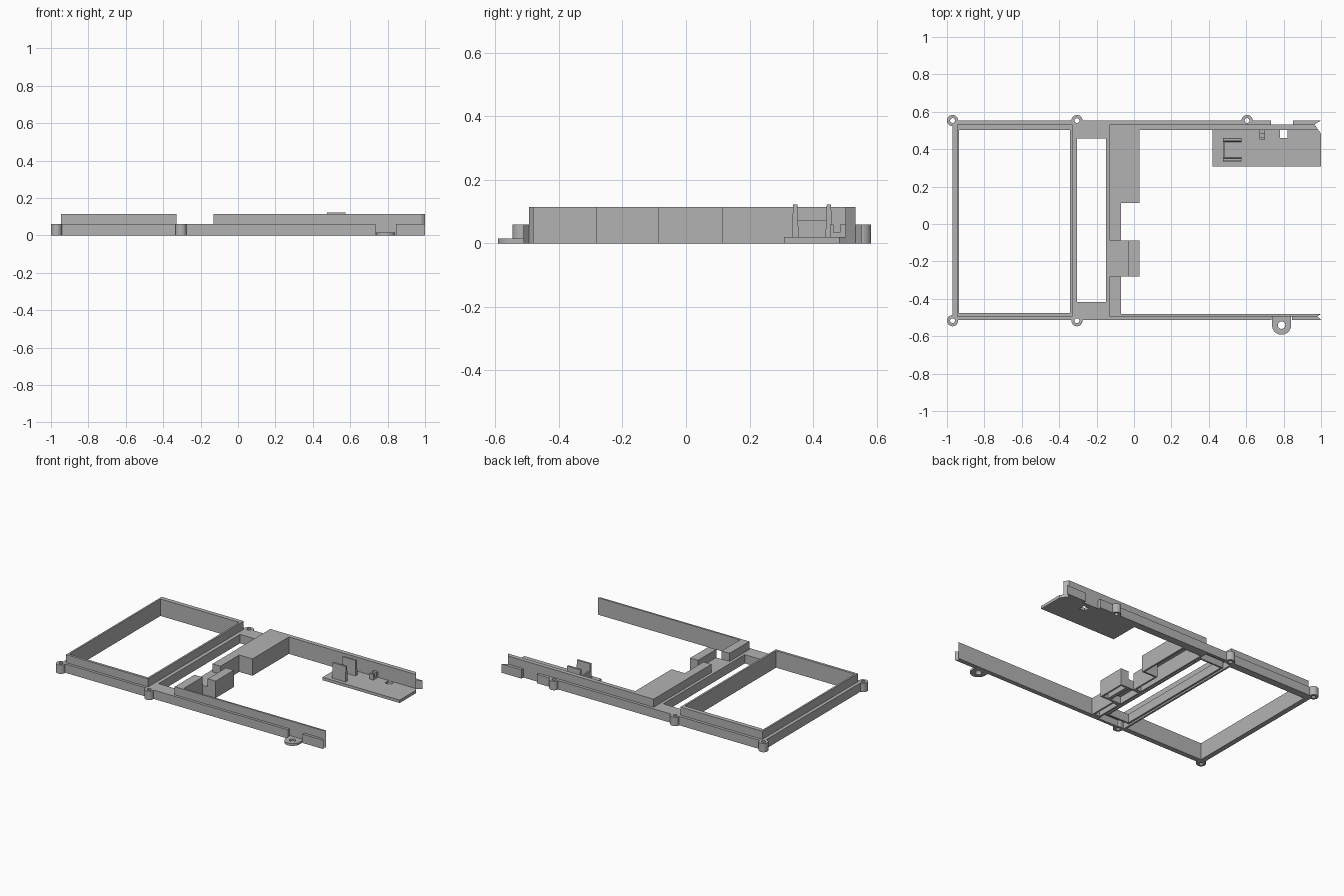
import bpy, bmesh, math

if "Cube" in bpy.data.objects:
    bpy.data.objects.remove(bpy.data.objects["Cube"])

DY = -0.007          # centres the model in y
RIM, TOP = 0.06, 0.115   # low lip height, raised wall height

grey = bpy.data.materials.new("matte_grey")
grey.use_nodes = True
COLOR = (0.45, 0.45, 0.45, 1)
grey.diffuse_color = COLOR
grey.node_tree.nodes["Principled BSDF"].inputs["Base Color"].default_value = COLOR


def finish(name, bm):
    bmesh.ops.recalc_face_normals(bm, faces=bm.faces)
    mesh = bpy.data.meshes.new(name)
    bm.to_mesh(mesh)
    bm.free()
    mesh.materials.append(grey)
    obj = bpy.data.objects.new(name, mesh)
    obj.location.y = DY
    bpy.context.collection.objects.link(obj)
    return obj


def add_prism(bm, pts, z0, z1):
    low = [bm.verts.new((x, y, z0)) for x, y in pts]
    high = [bm.verts.new((x, y, z1)) for x, y in pts]
    n = len(pts)
    bm.faces.new(low[::-1])
    bm.faces.new(high)
    for i in range(n):
        j = (i + 1) % n
        bm.faces.new((low[i], low[j], high[j], high[i]))


def prism(name, pts, z0, z1):
    bm = bmesh.new()
    add_prism(bm, pts, z0, z1)
    return finish(name, bm)


def rect(x0, x1, y0, y1):
    return [(x0, y0), (x1, y0), (x1, y1), (x0, y1)]


def box(name, x0, x1, y0, y1, z0, z1):
    return prism(name, rect(x0, x1, y0, y1), z0, z1)


def circle(cx, cy, r, start=0, end=360, n=24):
    full = end - start == 360
    return [(cx + r * math.cos(a), cy + r * math.sin(a)) for a in
            (math.radians(start + (end - start) * i / n) for i in range(n if full else n + 1))]


def frame(name, outer, inner, z0, z1):
    """Rectangular ring, each rectangle as x0, x1, y0, y1."""
    bm = bmesh.new()
    loops = [[bm.verts.new((x, y, z)) for x, y in rect(*r)]
             for r, z in ((outer, z0), (outer, z1), (inner, z1), (inner, z0))]
    for a, b in zip(loops, loops[1:] + loops[:1]):
        for i in range(4):
            j = (i + 1) % 4
            bm.faces.new((a[i], a[j], b[j], b[i]))
    return finish(name, bm)


def shell(name, pts, height):
    """Hollow cover with an open underside."""
    bm = bmesh.new()
    add_prism(bm, pts, 0, height)
    bmesh.ops.recalc_face_normals(bm, faces=bm.faces)
    bm.normal_update()
    bottom = [f for f in bm.faces if f.normal.z < -0.9]
    bmesh.ops.delete(bm, geom=bottom, context='FACES_ONLY')
    mod_obj = finish(name, bm)
    # keep outward orientation so the thickness grows inward
    mesh = mod_obj.data
    if max(mesh.polygons, key=lambda p: p.center.z).normal.z < 0:
        mesh.flip_normals()
    mod = mod_obj.modifiers.new("thickness", 'SOLIDIFY')
    mod.thickness, mod.offset, mod.use_even_offset = 0.012, -1, True
    return mod_obj


# Low outer lip
lips = [
    box("left_lip", -0.97, -0.947, -0.505, 0.56, 0, RIM),
    box("back_lip", -0.947, 0.733, 0.54, 0.56, 0, RIM),
    box("front_lip", -0.947, 0.735, -0.505, -0.487, 0, RIM),
]
prism("back_end_lip", [(0.85, 0.54), (0.965, 0.54), (1, 0.56), (0.85, 0.56)], 0, RIM)
prism("front_end_lip", [(0.845, -0.505), (1, -0.505), (0.98, -0.487), (0.845, -0.487)], 0, RIM)

# Screw bosses and mounting ear
screws = [(-0.97, 0.56), (-0.305, 0.56), (0.605, 0.56), (-0.97, -0.51), (-0.305, -0.51)]
for i, (x, y) in enumerate(screws):
    lips.append(prism(f"screw_boss_{i + 1}", circle(x, y, 0.03), 0, RIM))
ear = prism("mounting_ear", [(0.84, -0.487), (0.738, -0.487)]
            + circle(0.789, -0.534, 0.051, 180, 360), 0, 0.015)

# Raised window frame
frame("window_frame", (-0.947, -0.33, -0.487, 0.54), (-0.935, -0.343, -0.47, 0.51), 0, TOP)

# Slotted bridge plate with a rim under the slot
slot = (-0.305, -0.15, -0.41, 0.465)
frame("bridge_plate", (-0.33, -0.13, -0.487, 0.54), slot, 0.045, RIM)
frame("slot_rim", (-0.317, -0.138, -0.422, 0.477), slot, 0, 0.045)

# Long raised side walls
prism("back_wall", [(-0.13, 0.51), (0.985, 0.51), (0.965, 0.54), (-0.13, 0.54)], 0, TOP)
prism("front_wall", [(-0.13, -0.487), (0.98, -0.487), (1, -0.474), (-0.13, -0.474)], 0, TOP)

# Hollow raised covers beside the bridge
shell("stepped_cover", [(-0.13, -0.08), (-0.07, -0.08), (-0.07, 0.12),
                        (0.03, 0.12), (0.03, 0.511), (-0.13, 0.511)], TOP)
shell("front_cover", rect(-0.13, -0.07, -0.475, -0.275), TOP)
shell("notch_floor", rect(-0.131, -0.03, -0.275, -0.08), RIM)
shell("notch_block", rect(-0.03, 0.03, -0.275, -0.08), TOP)

# Shelf
shelf = prism("shelf", [(0.42, 0.315), (1, 0.315), (1, 0.49), (0.985, 0.511), (0.42, 0.511)], 0, 0.02)

# Clip posts, tapered in profile, with a low connecting web
for name, y in (("front_clip", 0.351), ("back_clip", 0.457)):
    post = box(name, 0.475, 0.575, y - 0.011, y + 0.011, 0.02, 0.123)
    for v in post.data.vertices:
        if v.co.z > 0.1:
            v.co.y = y + (v.co.y - y) * 0.6
box("clip_web", 0.475, 0.487, 0.36, 0.448, 0.02, 0.073)

# Small cradle
for i, (y0, y1, h) in enumerate(((0.46, 0.472, 0.06), (0.472, 0.492, 0.035), (0.492, 0.51, 0.06))):
    box(f"cradle_{i + 1}", 0.67, 0.70, y0, y1, 0.02, h)

# Cut the screw holes and the shelf window
bm = bmesh.new()
for x, y in screws:
    add_prism(bm, circle(x, y, 0.013), -0.1, 0.2)
add_prism(bm, circle(0.789, -0.534, 0.02), -0.1, 0.2)
add_prism(bm, rect(0.78, 0.822, 0.467, 0.509), -0.1, 0.2)
cutter = finish("hole_cutter", bm)
cutter.hide_render = True
for obj in lips + [ear, shelf]:
    mod = obj.modifiers.new("holes", 'BOOLEAN')
    mod.operation, mod.solver, mod.object = 'DIFFERENCE', 'EXACT', cutter
    bpy.context.view_layer.objects.active = obj
    bpy.ops.object.modifier_apply(modifier=mod.name)
bpy.data.objects.remove(cutter)
